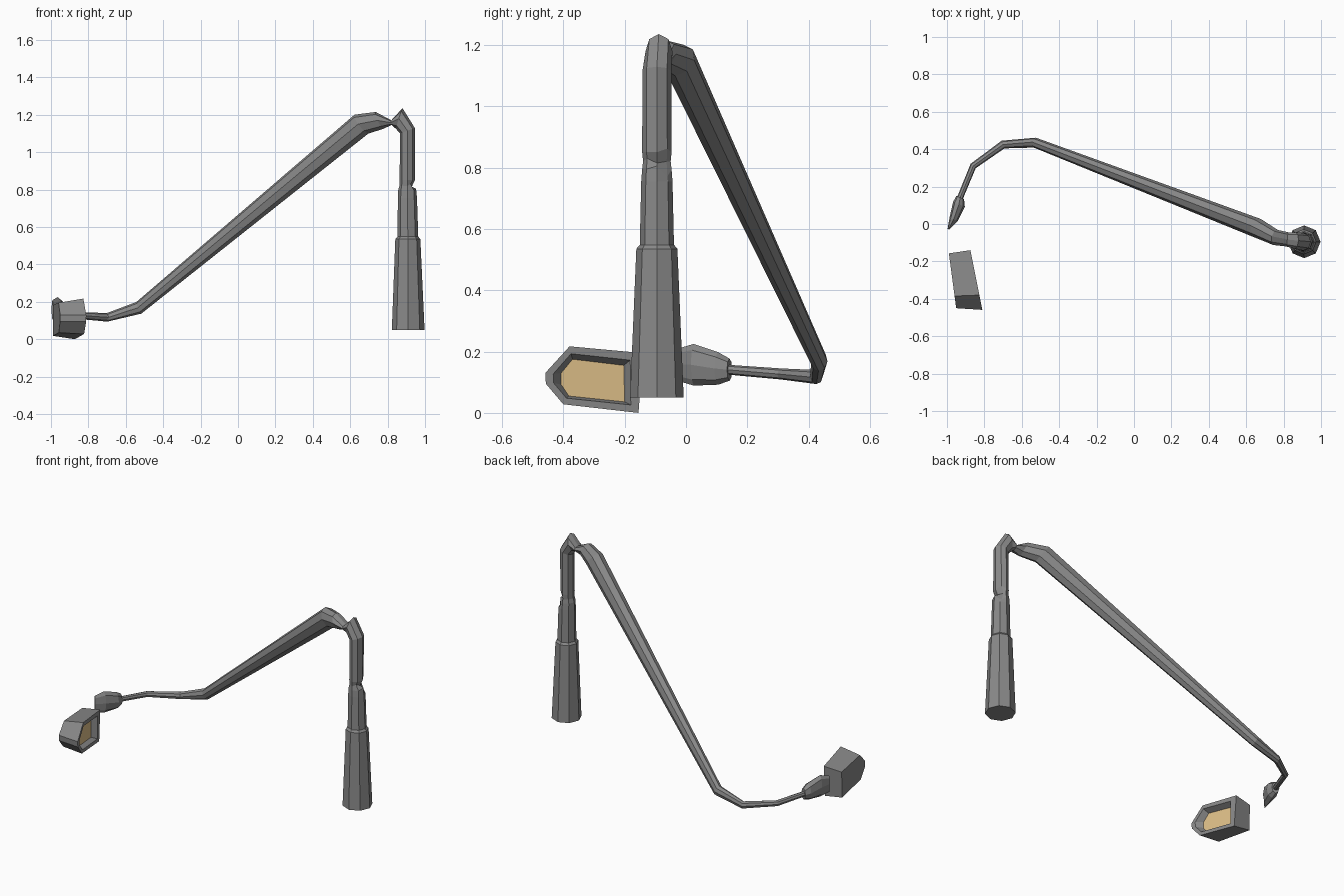
import bpy, bmesh, math
from mathutils import Vector

SIDES = 8


def material(name, rgb):
    m = bpy.data.materials.new(name)
    m.diffuse_color = (*rgb, 1)
    return m


grey = material("weathered grey metal", (0.25, 0.25, 0.25))
tan = material("warm lamp glass", (0.74, 0.53, 0.25))


def ring(center, tangent, ru, rv):
    """Elliptical ring: ru is the horizontal half width, rv the other one."""
    t = Vector(tangent).normalized()
    u = Vector((0, 0, 1)).cross(t)
    u = u.normalized() if u.length > 0.01 else Vector((0, -1, 0))
    v = t.cross(u)
    c = Vector(center)
    angles = [2 * math.pi * k / SIDES for k in range(SIDES)]
    return [c + u * ru * math.cos(a) + v * rv * math.sin(a) for a in angles]


def loft(name, rings, end_mat=None):
    """Skin a closed solid through rings with equal point counts."""
    bm = bmesh.new()
    loops = [[bm.verts.new(p) for p in r] for r in rings]
    n = len(loops[0])
    for a, b in zip(loops, loops[1:]):
        for k in range(n):
            bm.faces.new((a[k], a[(k + 1) % n], b[(k + 1) % n], b[k]))
    bm.faces.new(loops[0][::-1])
    end = bm.faces.new(loops[-1])
    if end_mat:
        end.material_index = 1
    bmesh.ops.recalc_face_normals(bm, faces=bm.faces)
    me = bpy.data.meshes.new(name)
    bm.to_mesh(me)
    bm.free()
    me.materials.append(grey)
    if end_mat:
        me.materials.append(end_mat)
    ob = bpy.data.objects.new(name, me)
    bpy.context.collection.objects.link(ob)
    return ob


UP = (0, 0, 1)

# Thick tapered foot of the post
loft("post_base", [
    ring((0.91, -0.095, 0.05), UP, 0.0875, 0.0875),
    ring((0.908, -0.095, 0.535), UP, 0.067, 0.067),
    ring((0.908, -0.095, 0.548), UP, 0.056, 0.056),
])

# Upper post, bent over and crushed flat at the top
post = [
    ring((0.908, -0.095, 0.54), UP, 0.056, 0.056),
    ring((0.906, -0.095, 0.755), UP, 0.051, 0.051),
    ring((0.906, -0.095, 0.795), UP, 0.048, 0.05),
    ring((0.905, -0.095, 0.82), UP, 0.045, 0.042),
    ring((0.905, -0.095, 0.85), UP, 0.048, 0.041),
    ring((0.906, -0.095, 1.115), (-0.35, 0, 1), 0.047, 0.042),
    ring((0.862, -0.088, 1.18), (-1, 0.05, 0.32), 0.044, 0.058),
    ring((0.818, -0.083, 1.157), (-1, 0.1, -0.2), 0.038, 0.010),
]
# Cracked dent on the right side
for r, k, dx, dz in ((2, 2, -0.004, 0.01), (2, 3, -0.012, -0.025),
                     (3, 1, -0.012, 0.01), (3, 2, -0.018, -0.005),
                     (3, 3, -0.02, 0.0), (4, 3, -0.006, 0.012)):
    post[r][k] += Vector((dx, 0, dz))
loft("bent_post", post)

# Fallen arm, tapering down to the curled tip
arm_dir = (-0.75, 0.28, -0.62)
loft("fallen_arm", [
    ring((0.825, -0.083, 1.157), (-1, 0.1, 0.1), 0.038, 0.010),
    ring((0.757, -0.072, 1.17), (-1, 0.3, -0.5), 0.042, 0.050),
    ring((0.66, -0.022, 1.15), arm_dir, 0.052, 0.064),
    ring((-0.53, 0.435, 0.168), (-0.9, 0.2, -0.4), 0.027, 0.034),
    ring((-0.70, 0.425, 0.117), (-0.95, -0.35, -0.05), 0.022, 0.023),
    ring((-0.86, 0.31, 0.127), (-0.65, -0.75, 0.07), 0.018, 0.018),
    ring((-0.932, 0.135, 0.141), (-0.35, -0.9, 0.07), 0.016, 0.016),
])

# Torn socket at the arm end, pinched to a vertical edge
sock_dir = (-0.38, -0.92, 0)
loft("torn_socket", [
    ring((-0.929, 0.142, 0.141), sock_dir, 0.022, 0.036),
    ring((-0.936, 0.105, 0.145), sock_dir, 0.034, 0.053),
    ring((-0.964, 0.025, 0.157), sock_dir, 0.024, 0.068),
    ring((-0.992, -0.028, 0.157), sock_dir, 0.005, 0.052),
])


# Broken off lamp head lying on its side, glass facing right
def front_x(y):
    return -0.875 - 0.2 * (y + 0.14)


back = [(-0.157, 0.182), (-0.385, 0.195), (-0.450, 0.13),
        (-0.448, 0.095), (-0.395, 0.035), (-0.16, 0.018)]
rim = [(-0.14, 0.195), (-0.38, 0.217), (-0.459, 0.13),
       (-0.457, 0.095), (-0.40, 0.028), (-0.155, 0.0)]
lip = [(-0.182, 0.172), (-0.375, 0.193), (-0.433, 0.127),
       (-0.432, 0.098), (-0.39, 0.048), (-0.18, 0.026)]
glass = [(-0.203, 0.155), (-0.37, 0.175), (-0.407, 0.13),
         (-0.407, 0.092), (-0.382, 0.055), (-0.20, 0.036)]
loft("lamp_head", [
    [(-0.99 - 0.133 * (y + 0.155), y, z) for y, z in back],
    [(front_x(y), y, z) for y, z in rim],
    [(front_x(y), y, z) for y, z in lip],
    [(front_x(y) - 0.035, y, z) for y, z in glass],
], end_mat=tan)
